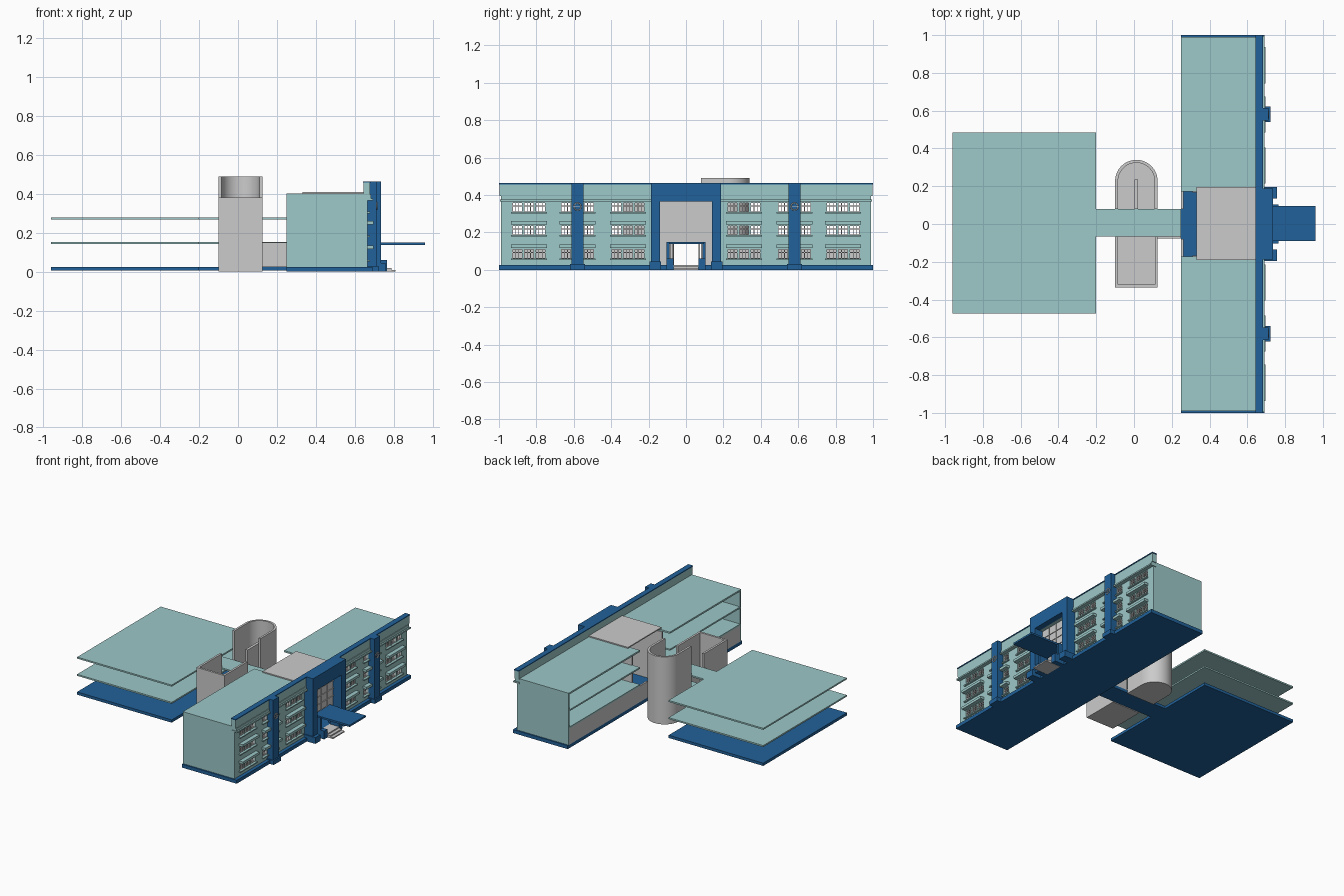
import bpy, bmesh, math

if "Cube" in bpy.data.objects:
    bpy.data.objects.remove(bpy.data.objects["Cube"])


def material(name, col):
    m = bpy.data.materials.new(name)
    m.diffuse_color = (*col, 1)
    m.use_nodes = True
    m.node_tree.nodes["Principled BSDF"].inputs["Base Color"].default_value = m.diffuse_color
    return m


TEAL = material("teal_paint", (0.34, 0.58, 0.58))
BLUE = material("blue_paint", (0.015, 0.12, 0.32))
WHITE = material("white_paint", (0.9, 0.9, 0.9))


def finish(name, bm, mat):
    bmesh.ops.recalc_face_normals(bm, faces=bm.faces)
    me = bpy.data.meshes.new(name)
    bm.to_mesh(me)
    bm.free()
    ob = bpy.data.objects.new(name, me)
    bpy.context.collection.objects.link(ob)
    if mat:
        me.materials.append(mat)
    return ob


def boxes(name, items, mat=None, mirror=False):
    """Each item is (x0, x1, y0, y1, z0, z1); mirror copies across y = 0."""
    if mirror:
        items = items + [(a, b, -d, -c, e, f) for a, b, c, d, e, f in items]
    bm = bmesh.new()
    for x0, x1, y0, y1, z0, z1 in items:
        vs = bmesh.ops.create_cube(bm, size=1)["verts"]
        for v in vs:
            v.co.x = x0 if v.co.x < 0 else x1
            v.co.y = y0 if v.co.y < 0 else y1
            v.co.z = z0 if v.co.z < 0 else z1
    return finish(name, bm, mat)


def prism(name, pts, z0, z1, mat=None):
    bm = bmesh.new()
    f = bm.faces.new([bm.verts.new((x, y, z0)) for x, y in pts])
    r = bmesh.ops.extrude_face_region(bm, geom=[f])
    for g in r["geom"]:
        if isinstance(g, bmesh.types.BMVert):
            g.co.z = z1
    return finish(name, bm, mat)


# Plinth and floor slabs
boxes("ground_plinth", [(0.25, 0.69, -1, 1, 0, 0.025)], BLUE)
boxes("rear_base", [(-0.96, -0.2, -0.475, 0.485, 0.005, 0.025),
                    (-0.2, 0.25, -0.065, 0.08, 0.005, 0.025)], BLUE)
for i, z in enumerate((0.142, 0.267)):
    boxes(f"rear_floor_{i + 1}", [(-0.96, -0.2, -0.475, 0.485, z, z + 0.011),
                                  (-0.2, 0.25, -0.065, 0.08, z, z + 0.011)], TEAL)
    boxes(f"main_floor_{i + 1}", [(0.25, 0.65, 0.172, 0.985, z, z + 0.011)], TEAL, True)
boxes("roof_slabs", [(0.25, 0.65, 0.172, 0.99, 0.39, 0.402)], TEAL, True)
boxes("end_walls", [(0.25, 0.665, 0.978, 0.99, 0.025, 0.39)], TEAL, True)

# Grey inner walls and entrance hall
boxes("rear_ground_wall", [(0.25, 0.262, 0.08, 0.978, 0.025, 0.142)], None, True)
boxes("hall_side_walls", [(0.31, 0.65, 0.166, 0.178, 0.025, 0.39)], None, True)
boxes("link_walls", [(0.125, 0.25, 0.066, 0.076, 0.025, 0.15)], None, True)
boxes("hall_roof", [(0.33, 0.65, -0.19, 0.195, 0.402, 0.41)])

# Round-ended stair tower
cx, cy, R, r = 0.0125, 0.227, 0.1125, 0.097
arc = [math.pi * i / 32 for i in range(33)]
outer = [(cx + R * math.cos(a), cy + R * math.sin(a)) for a in arc]
inner = [(cx + r * math.cos(a), cy + r * math.sin(a)) for a in reversed(arc)]
loop = [(cx + R, 0.08)] + outer + [(cx - R, 0.08), (cx - r, 0.08)] + inner + [(cx + r, 0.08)]
tower = prism("stair_tower_wall", loop, 0, 0.49)
bpy.context.view_layer.objects.active = tower
tower.select_set(True)
bpy.ops.object.shade_smooth_by_angle()
prism("stair_tower_base", [(cx + r, 0.08)] + inner[::-1] + [(cx - r, 0.08)], 0, 0.02)
boxes("stair_spine", [(0.003, 0.022, 0.08, 0.235, 0.02, 0.38)])

# Rectangular service block, open towards the corridor
boxes("service_block", [(-0.1, -0.085, -0.335, -0.065, 0, 0.38),
                        (0.11, 0.125, -0.335, -0.065, 0, 0.38),
                        (-0.085, 0.11, -0.335, -0.32, 0, 0.38),
                        (-0.085, 0.11, -0.32, -0.065, 0, 0.02)])

# Facade: solid bands between window rows, piers between windows
X0, X1 = 0.645, 0.665
rows = [(0.06, 0.112), (0.185, 0.237), (0.308, 0.36)]
groups = [0.31, 0.58, 0.84]
wins = [(g + o - 0.027, g + o + 0.027) for g in groups for o in (-0.062, 0, 0.062)]
wall, zlow = [], 0.025
for z0, z1 in rows:
    wall.append((X0, X1, 0.14, 0.99, zlow, z0))
    y = 0.14
    for a, b in wins:
        wall.append((X0, X1, y, a, z0, z1))
        y = b
    wall.append((X0, X1, y, 0.99, z0, z1))
    zlow = z1
wall.append((X0, X1, 0.14, 0.99, zlow, 0.39))
boxes("front_wall", wall, TEAL, True)

# Window frames with mullions
frames = []
for z0, z1 in rows:
    for a, b in wins:
        for z in (z0, z0 + 0.031, z1 - 0.004):
            frames.append((0.65, 0.66, a, b, z, z + 0.004))
        for k in range(4):
            y = a + (b - a - 0.003) * k / 3
            frames.append((0.65, 0.66, y, y + 0.003, z0, z1))
boxes("window_frames", frames, WHITE, True)

# Sun shades over the lower windows
shades = [(0.66, 0.695, g - 0.096, g + 0.096, z, z + 0.018)
          for g in groups for z in (0.117, 0.242)]
boxes("sun_shades", shades, TEAL, True)
boxes("window_sills", [(0.66, 0.678, g - 0.096, g + 0.096, z0 - 0.008, z0)
                       for g in groups for z0, z1 in rows], TEAL, True)

# Cornice and parapet
boxes("cornice", [(0.645, 0.692, -0.995, 0.995, 0.366, 0.376)], TEAL)
boxes("cornice_shadow_band", [(0.645, 0.682, -0.99, 0.99, 0.376, 0.396)], TEAL)
boxes("parapet", [(0.645, 0.678, -0.997, 0.997, 0.396, 0.457)], TEAL)
boxes("parapet_coping", [(0.643, 0.682, -1, 1, 0.457, 0.464)], BLUE)

# Two blue piers with round ornaments
boxes("facade_piers", [(0.66, 0.712, 0.548, 0.613, 0, 0.464),
                       (0.66, 0.722, 0.54, 0.621, 0, 0.03)], BLUE, True)
for s, side in ((1, "right"), (-1, "left")):
    bpy.ops.mesh.primitive_torus_add(major_radius=0.019, minor_radius=0.003,
                                     major_segments=32, minor_segments=6,
                                     location=(0.713, s * 0.58, 0.338),
                                     rotation=(0, math.pi / 2, 0))
    bpy.context.object.name = f"pier_ring_{side}"
    bpy.context.object.data.materials.append(WHITE)
    bpy.ops.object.shade_smooth_by_angle()
boxes("pier_crosses", [(0.71, 0.715, 0.562, 0.598, 0.337, 0.339),
                       (0.71, 0.715, 0.579, 0.581, 0.32, 0.356)], WHITE, True)

# Entrance portal and canopy
boxes("entrance_portal", [(0.655, 0.735, 0.14, 0.188, 0, 0.464),
                          (0.655, 0.758, 0.135, 0.195, 0, 0.045)], BLUE, True)
boxes("portal_header", [(0.655, 0.735, -0.14, 0.14, 0.366, 0.464)], BLUE)
boxes("canopy", [(0.67, 0.96, -0.09, 0.095, 0.137, 0.15)], BLUE)
boxes("door_surround", [(0.665, 0.735, 0.088, 0.104, 0.025, 0.148)], BLUE, True)
boxes("step_cheeks", [(0.69, 0.765, 0.068, 0.104, 0, 0.06)], BLUE, True)

# Glazed screen above and beside the door
boxes("entrance_glazing", [(0.662, 0.667, -0.14, 0.14, 0.15, 0.366),
                           (0.662, 0.667, 0.1, 0.14, 0.025, 0.15),
                           (0.662, 0.667, -0.14, -0.1, 0.025, 0.15)])
boxes("glazing_bars",
      [(0.66, 0.672, y - 0.002, y + 0.002, 0.15, 0.366) for y in (-0.07, 0, 0.07)] +
      [(0.66, 0.672, -0.14, 0.14, z - 0.002, z + 0.002) for z in (0.2, 0.255, 0.31)])

# Entrance steps
boxes("entrance_steps", [(0.69, 0.81 - 0.022 * i, -0.066, 0.066, 0.009 * i, 0.009 * (i + 1))
                         for i in range(3)], WHITE)
